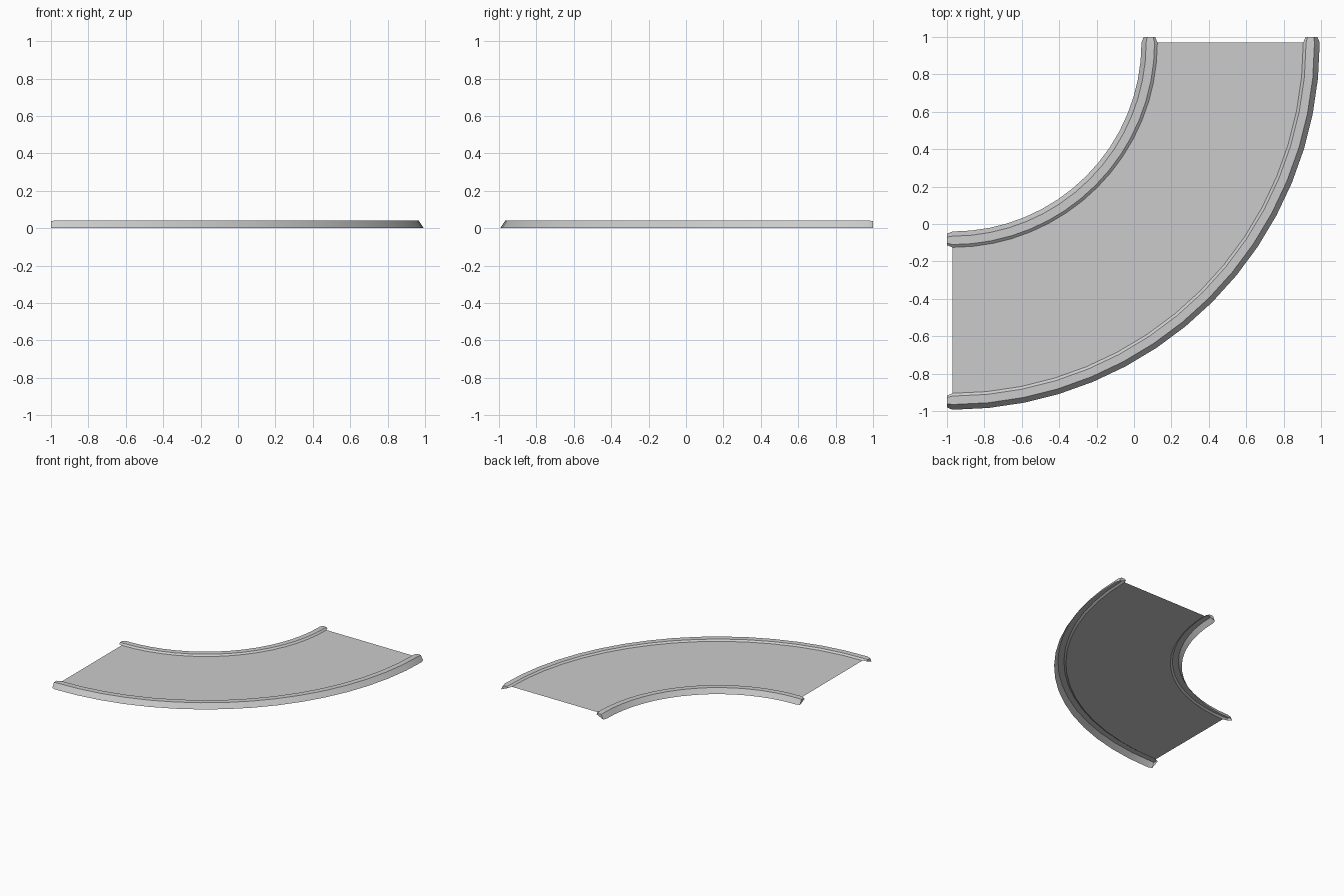
import bpy, bmesh, math

if "Cube" in bpy.data.objects:
    bpy.data.objects.remove(bpy.data.objects["Cube"], do_unlink=True)

CENTRE = (-0.97, 0.97)
STEPS = 16
END = 0.03

grey = bpy.data.materials.new("light_grey")
grey.use_nodes = True
colour = (0.6, 0.6, 0.6, 1)
grey.diffuse_color = colour
grey.node_tree.nodes["Principled BSDF"].inputs["Base Color"].default_value = colour


def place(radius, z, angle, push=0):
    """Point on the bend, pushed along the direction of travel."""
    c, s = math.cos(angle), math.sin(angle)
    return (CENTRE[0] + radius * c - push * s, CENTRE[1] + radius * s + push * c, z)


def sweep(name, profile, tapered=False):
    """Sweep an open (radius, z) profile round the quarter bend."""
    bm = bmesh.new()
    angles = [-math.pi / 2 * (1 - i / STEPS) for i in range(STEPS + 1)]
    rings = [[bm.verts.new(place(r, z, a)) for r, z in profile] for a in angles]
    if tapered:
        # narrowed, closed tongue at each end
        mid = (profile[0][0] + profile[-1][0]) / 2
        small = [(mid + (r - mid) * 0.72, z * 0.9) for r, z in profile]
        first = [bm.verts.new(place(r, z, angles[0], -END)) for r, z in small]
        last = [bm.verts.new(place(r, z, angles[-1], END)) for r, z in small]
        bm.faces.new(first)
        bm.faces.new(last[::-1])
        rings = [first] + rings + [last]
    for a, b in zip(rings, rings[1:]):
        for j in range(len(profile) - 1):
            bm.faces.new((a[j], a[j + 1], b[j + 1], b[j]))
    bmesh.ops.recalc_face_normals(bm, faces=bm.faces)
    # the sheet faces upward
    if sum(f.normal.z * f.calc_area() for f in bm.faces) < 0:
        bmesh.ops.reverse_faces(bm, faces=bm.faces)
    mesh = bpy.data.meshes.new(name)
    bm.to_mesh(mesh)
    bm.free()
    mesh.materials.append(grey)
    obj = bpy.data.objects.new(name, mesh)
    bpy.context.collection.objects.link(obj)
    bpy.ops.object.select_all(action="DESELECT")
    obj.select_set(True)
    bpy.context.view_layer.objects.active = obj
    bpy.ops.object.shade_smooth_by_angle(angle=math.radians(30))


# Road sheet between the kerbs
ROAD_Z = 0.03
sweep("road_surface", [(1.095, ROAD_Z), (1.875, ROAD_Z)])

# Raised hollow kerbs, sloping outside to the ground and inside to the road
sweep("inner_kerb", [(1.01, 0), (1.035, 0.042), (1.08, 0.042), (1.095, ROAD_Z)], True)
sweep("outer_kerb", [(1.963, 0), (1.935, 0.042), (1.89, 0.042), (1.875, ROAD_Z)], True)
